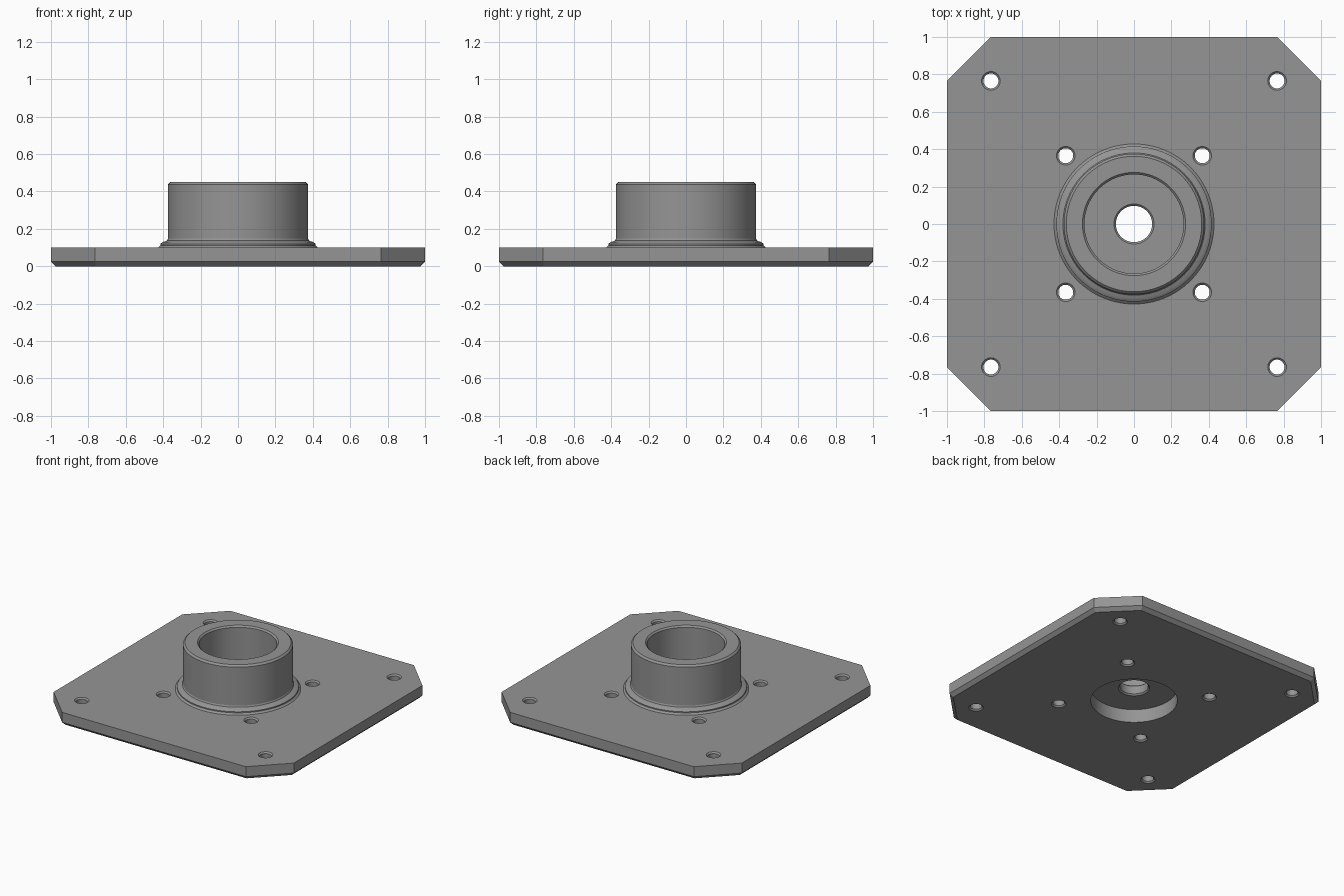
import bpy, bmesh, math

if "Cube" in bpy.data.objects:
    bpy.data.objects.remove(bpy.data.objects["Cube"])

grey = bpy.data.materials.new("machined_grey")
grey.diffuse_color = (0.30, 0.30, 0.30, 1)
grey.use_nodes = True
grey.node_tree.nodes["Principled BSDF"].inputs["Base Color"].default_value = grey.diffuse_color


def new_object(name, bm):
    mesh = bpy.data.meshes.new(name)
    bm.to_mesh(mesh)
    bm.free()
    mesh.materials.append(grey)
    ob = bpy.data.objects.new(name, mesh)
    bpy.context.collection.objects.link(ob)
    return ob


def lathe(name, profile, segs, at=(0, 0), closed=False):
    """Revolve (radius, height) points around a vertical axis."""
    bm = bmesh.new()
    rings = [[bm.verts.new((at[0] + r * math.cos(2 * math.pi * i / segs),
                            at[1] + r * math.sin(2 * math.pi * i / segs), z))
              for i in range(segs)] for r, z in profile]
    for a, b in zip(rings, rings[1:]):
        for i in range(segs):
            j = (i + 1) % segs
            bm.faces.new((a[i], a[j], b[j], b[i]))
    if closed:
        bm.faces.new(rings[0][::-1])
        bm.faces.new(rings[-1])
    return new_object(name, bm)


def smooth(ob):
    bpy.ops.object.select_all(action='DESELECT')
    ob.select_set(True)
    bpy.context.view_layer.objects.active = ob
    bpy.ops.object.shade_smooth_by_angle(angle=math.radians(25))


# Base plate: square with cut corners and a chamfered bottom edge
bm = bmesh.new()
rings = []
for inset, z in ((0.025, 0), (0, 0.025), (0, 0.1)):
    e, c = 1 - inset, 0.765 - inset * 0.414
    pts = [(e, -c), (e, c), (c, e), (-c, e), (-e, c), (-e, -c), (-c, -e), (c, -e)]
    rings.append([bm.verts.new((x, y, z)) for x, y in pts])
for a, b in zip(rings, rings[1:]):
    for i in range(8):
        j = (i + 1) % 8
        bm.faces.new((a[i], a[j], b[j], b[i]))
bm.faces.new(rings[0][::-1])
bm.faces.new(rings[-1])
plate = new_object("base_plate", bm)

# Cutters: chamfered bolt holes and the underside pocket
hole = [(0.062, -0.012), (0.04, 0.01), (0.04, 0.09), (0.062, 0.112)]
cutters = [lathe("bolt_hole_cutter", hole, 32, (sx * d, sy * d), True)
           for d in (0.765, 0.365) for sx in (-1, 1) for sy in (-1, 1)]
cutters.append(lathe("pocket_cutter", [(0.295, -0.05), (0.295, 0.15)], 96, closed=True))
for cutter in cutters:
    mod = plate.modifiers.new("cut", 'BOOLEAN')
    mod.operation, mod.solver, mod.object = 'DIFFERENCE', 'EXACT', cutter
bpy.context.view_layer.objects.active = plate
for mod in list(plate.modifiers):
    bpy.ops.object.modifier_apply(modifier=mod.name)
for cutter in cutters:
    bpy.data.objects.remove(cutter)
smooth(plate)

# Hub: stepped foot, outer wall, chamfered rim, bore, floor and centre hole
hub = lathe("hub", [
    (0.428, 0.10), (0.415, 0.112), (0.415, 0.12), (0.402, 0.13), (0.39, 0.133),
    (0.38, 0.138), (0.375, 0.148), (0.375, 0.437), (0.362, 0.45), (0.276, 0.45),
    (0.265, 0.439), (0.265, 0.18), (0.107, 0.18), (0.097, 0.17), (0.097, 0.11),
    (0.107, 0.10), (0.295, 0.10)], 96)
smooth(hub)
